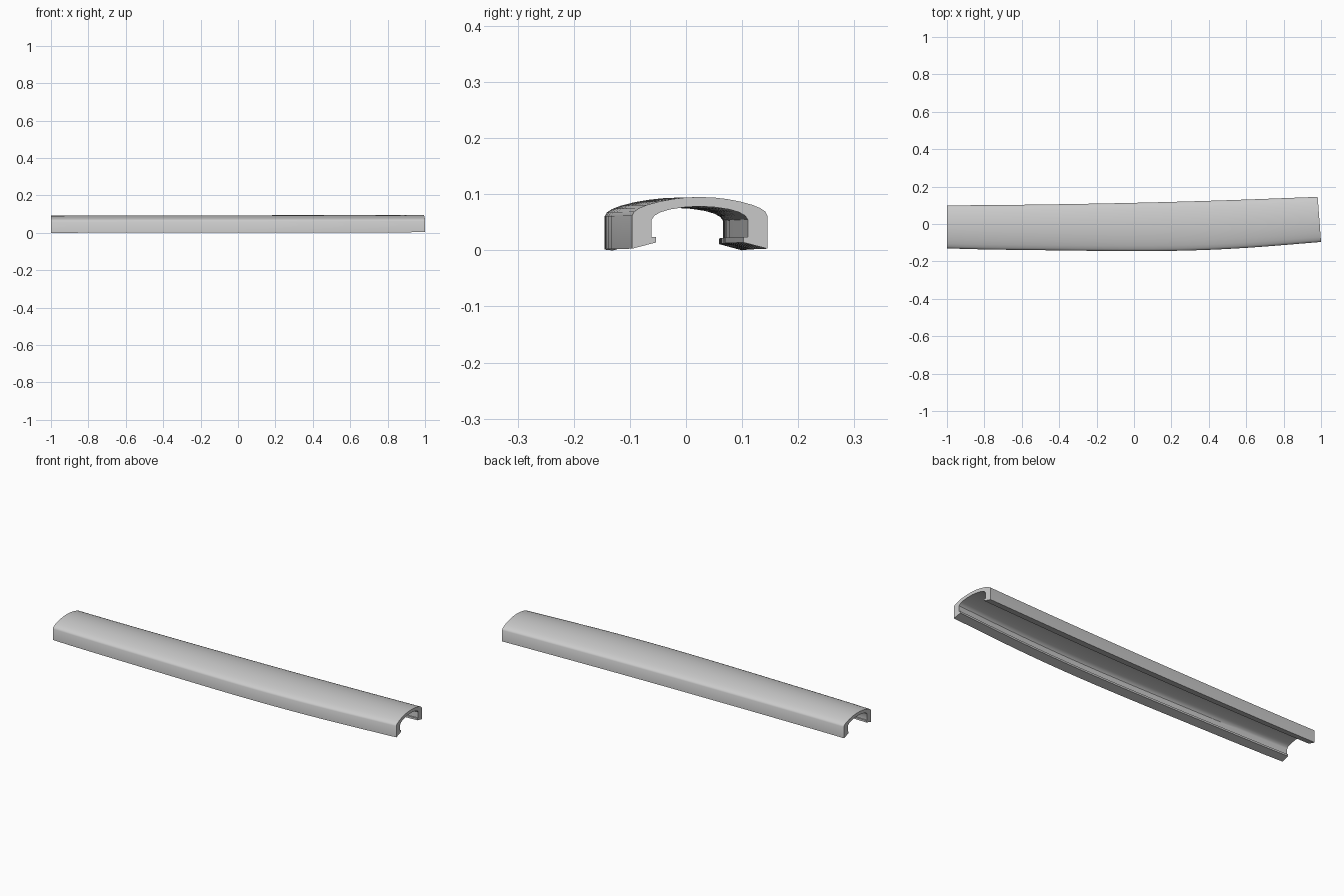
import bpy, bmesh

if "Cube" in bpy.data.objects:
    bpy.data.objects.remove(bpy.data.objects["Cube"])

# Half cross-section: (fraction of half width, height), crown -> leg -> lip -> vault
half = [(0, .092), (.2, .0913), (.4, .0885), (.6, .084), (.78, .078), (.9, .072),
        (.97, .066), (1, .059), (1, 0), (.65, .011), (.65, .021), (.71, .021),
        (.71, .052), (.67, .059), (.58, .065), (.44, .070), (.22, .074), (0, .0755)]
profile = half + [(-u, z) for u, z in reversed(half[1:-1])]

# Plan outline stations: x, front edge y, back edge y
plan = [(-1, -.130, .100), (-.5, -.140, .104), (0, -.145, .113),
        (.35, -.140, .122), (.68, -.122, .133), (1, -.096, .145)]


def edge(x, k):
    """Smooth interpolation of a plan edge through its stations."""
    total = 0
    for i, p in enumerate(plan):
        w = 1
        for j, q in enumerate(plan):
            if i != j:
                w *= (x - q[0]) / (p[0] - q[0])
        total += w * p[k]
    return total


# Sweep the section along the curved plan
bm = bmesh.new()
rings = []
steps = 20
for i in range(steps + 1):
    t = i / steps
    x = -1 + 2 * t
    y0, y1 = edge(x, 1), edge(x, 2)
    ring = []
    for u, z in profile:
        s = (u + 1) / 2
        ring.append(bm.verts.new((x - .018 * t * s, y0 + (y1 - y0) * s, z + .003 * t)))
    rings.append(ring)
n = len(profile)
for a, b in zip(rings, rings[1:]):
    for j in range(n):
        k = (j + 1) % n
        bm.faces.new((a[j], a[k], b[k], b[j]))

# Section end faces
bm.faces.new(rings[0])
bm.faces.new(rings[-1])
bmesh.ops.recalc_face_normals(bm, faces=bm.faces[:])

mesh = bpy.data.meshes.new("curved_channel_cover")
bm.to_mesh(mesh)
bm.free()
cover = bpy.data.objects.new("curved_channel_cover", mesh)
bpy.context.collection.objects.link(cover)
bpy.context.view_layer.objects.active = cover
cover.select_set(True)
bpy.ops.object.shade_smooth_by_angle(angle=0.6)
